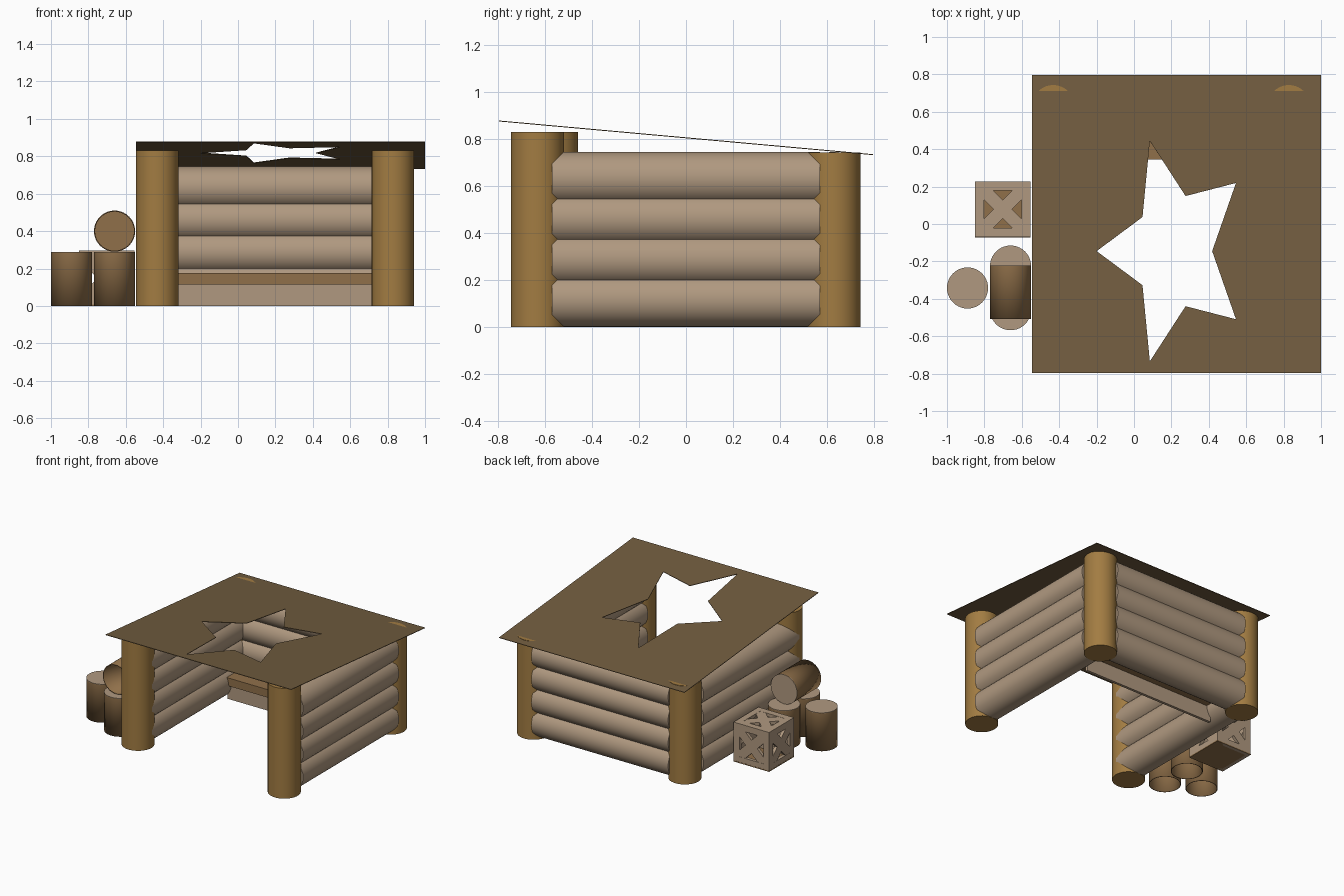
import bpy, bmesh, math
from mathutils import Matrix, Vector

if "Cube" in bpy.data.objects:
    bpy.data.objects.remove(bpy.data.objects["Cube"])


def material(name, *srgb):
    rgb = [((c / 255 + 0.055) / 1.055) ** 2.4 for c in srgb]
    m = bpy.data.materials.new(name)
    m.use_nodes = True
    m.diffuse_color = (*rgb, 1)
    bsdf = next(n for n in m.node_tree.nodes if n.type == 'BSDF_PRINCIPLED')
    bsdf.inputs["Base Color"].default_value = (*rgb, 1)
    bsdf.inputs["Roughness"].default_value = 0.9
    return m


TAN = material("pale log wood", 176, 153, 128)
OCHRE = material("golden post wood", 162, 124, 66)
ROOF = material("dark roof brown", 114, 93, 64)
BROWN = material("barrel brown", 144, 112, 74)


def finish(name, bm, mat, smooth=False):
    bmesh.ops.recalc_face_normals(bm, faces=bm.faces)
    me = bpy.data.meshes.new(name)
    bm.to_mesh(me)
    bm.free()
    me.materials.append(mat)
    if smooth:
        me.polygons.foreach_set("use_smooth", [True] * len(me.polygons))
        me.set_sharp_from_angle(angle=math.radians(40))
    ob = bpy.data.objects.new(name, me)
    bpy.context.collection.objects.link(ob)
    return ob


def cylinder(name, a, b, r, mat, open_start=False):
    """Round bar from point a to point b, optionally open at a."""
    a, b = Vector(a), Vector(b)
    axis = b - a
    bm = bmesh.new()
    bmesh.ops.create_cone(bm, cap_ends=True, segments=40, radius1=r, radius2=r, depth=axis.length)
    if open_start:
        low = [f for f in bm.faces if f.normal.z < -0.9]
        bmesh.ops.delete(bm, geom=low, context='FACES_ONLY')
    turn = Vector((0, 0, 1)).rotation_difference(axis).to_matrix().to_4x4()
    bm.transform(Matrix.Translation((a + b) / 2) @ turn)
    return finish(name, bm, mat, True)


def add_box(bm, size, matrix):
    bmesh.ops.create_cube(bm, size=1, matrix=matrix @ Matrix.Diagonal((*size, 1)))


def box(name, centre, size, mat):
    bm = bmesh.new()
    add_box(bm, size, Matrix.Translation(centre))
    return finish(name, bm, mat)


# Corner posts
LEFT, RIGHT, BACK, R = 0.828, -0.432, 0.63, 0.113
for name, x, y, top in (("front_left_post", LEFT, -0.632, 0.83),
                        ("front_right_post", RIGHT, -0.572, 0.83),
                        ("back_left_post", LEFT, BACK, 0.743),
                        ("back_right_post", RIGHT, BACK, 0.743)):
    cylinder(name, (x, y, 0), (x, y, top), R, OCHRE)

# Stacked log walls
MID = (LEFT + RIGHT) / 2
for i in range(4):
    z = 0.114 + i * 0.1725
    for side, x in (("left", LEFT), ("right", RIGHT)):
        cylinder(f"{side}_wall_log_{i + 1}", (x, -0.57, z), (x, 0.57, z), 0.114, TAN)
    cylinder(f"back_wall_log_{i + 1}", (MID - 0.57, BACK, z), (MID + 0.57, BACK, z), 0.114, TAN)

# Bench along the back wall
box("bench_seat", (MID, 0.45, 0.145), (1.1, 0.21, 0.06), BROWN)
box("bench_front_panel", (MID, 0.385, 0.0575), (1.1, 0.02, 0.115), TAN)


# Sloping roof sheet with a star opening
def roof_point(x, y):
    return (x, y, 0.805 - 0.09 * y)


bm = bmesh.new()
star = []
for k in range(10):
    ang = math.pi - k * math.pi / 5
    s = 1 if k % 2 == 0 else 0.5
    star.append(roof_point(0.212 + 0.412 * s * math.cos(ang), -0.145 + 0.62 * s * math.sin(ang)))
rim = [roof_point(x, y) for x, y in ((-0.545, -0.797), (1, -0.797), (1, 0.797), (-0.545, 0.797))]
edges = []
for loop in (star, rim):
    vs = [bm.verts.new(p) for p in loop]
    edges += [bm.edges.new((vs[i], vs[i - 1])) for i in range(len(vs))]
bmesh.ops.triangle_fill(bm, edges=edges, use_beauty=True, use_dissolve=False)
roof = finish("star_roof", bm, ROOF)
thick = roof.modifiers.new("thickness", 'SOLIDIFY')
thick.thickness = 0.004
thick.offset = 0


# Barrels: open shells with a pale lid at one end
def barrel(name, a, b):
    a, b = Vector(a), Vector(b)
    shell = cylinder(name, a, b, 0.11, BROWN, open_start=True)
    wall = shell.modifiers.new("wall", 'SOLIDIFY')
    wall.thickness = 0.006
    wall.offset = -1
    d = (b - a).normalized()
    cylinder(name + "_lid", b - d * 0.002, b + d * 0.003, 0.11, TAN)


for i, (x, y) in enumerate(((-0.89, -0.342), (-0.66, -0.458), (-0.66, -0.225))):
    barrel(f"standing_barrel_{i + 1}", (x, y, 0), (x, y, 0.286))
barrel("lying_barrel", (-0.66, -0.508, 0.4), (-0.66, -0.225, 0.4))

# Crate: five cross-braced panels around a solid floor
H, T = 0.148, 0.025
centre = Matrix.Translation((-0.702, 0.078, H))
bm = bmesh.new()
turns = [Matrix.Identity(4)] + [
    Matrix.Rotation(k * math.pi / 2, 4, 'Z') @ Matrix.Rotation(math.pi / 2, 4, 'X') for k in range(4)]
for turn in turns:
    face = centre @ turn @ Matrix.Translation((0, 0, H - T / 2))
    for k in range(4):
        spin = Matrix.Rotation(k * math.pi / 2, 4, 'Z')
        add_box(bm, (2 * H, 0.048, T), face @ spin @ Matrix.Translation((0, H - 0.024, 0)))
    for sign in (1, -1):
        add_box(bm, (0.3, 0.07, T - 0.002), face @ Matrix.Rotation(sign * math.pi / 4, 4, 'Z'))
finish("crate_frame", bm, TAN)
box("crate_floor", (-0.702, 0.078, 0.004), (2 * H + 0.002, 2 * H + 0.002, 0.008), BROWN)
